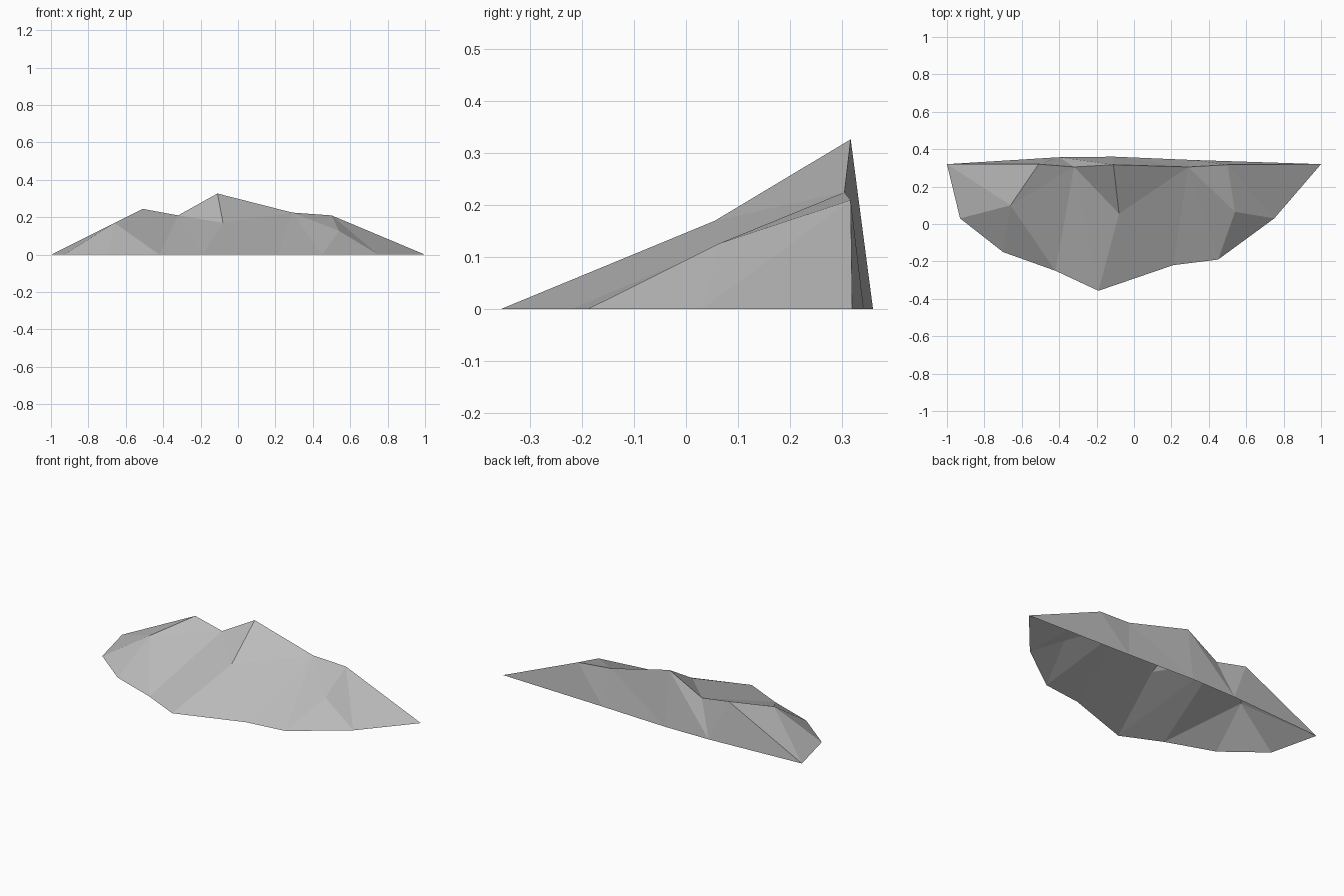
import bpy
import bmesh

cube = bpy.data.objects.get("Cube")
if cube:
    bpy.data.objects.remove(cube, do_unlink=True)

# Single stone colour
stone = bpy.data.materials.new("stone_grey")
stone.use_nodes = True
colour = (0.5, 0.5, 0.5, 1)
stone.diffuse_color = colour
stone.node_tree.nodes["Principled BSDF"].inputs["Base Color"].default_value = colour

bm = bmesh.new()


def row(points):
    """Add a row of corner points and return the vertices."""
    return [bm.verts.new(point) for point in points]


def fan(centre, ring):
    """Fill triangles around a centre, between neighbours of an open ring."""
    for first, second in zip(ring, ring[1:]):
        bm.faces.new((centre, first, second))


# Jagged crest, from the right tip to the left tip
right_tip, right_peak, dip, summit, shoulder, left_peak, left_tip = row([
    (-1, .32, 0), (-.51, .32, .245), (-.32, .305, .21), (-.11, .317, .327),
    (.29, .305, .225), (.5, .317, .21), (1, .32, 0)])

# Knolls partway down the front slope
right_knoll, middle_knoll, left_knoll = row([
    (-.66, .1, .17), (-.08, .055, .17), (.54, .065, .127)])

# Front foot along the ground
foot = row([(-.93, .03, 0), (-.7, -.15, 0), (-.42, -.25, 0), (-.19, -.357, 0),
            (.21, -.22, 0), (.45, -.19, 0), (.75, .03, 0)])
right_foot, right_bend, front_bend, toe, left_bend, left_corner, left_foot = foot

# Back foot along the ground
back_right, back_middle, back_left = row([
    (-.4, .357, 0), (-.11, .36, 0), (.32, .342, 0)])

# Front slope
fan(right_knoll, [dip, right_peak, right_tip, right_foot, right_bend, front_bend])
fan(dip, [right_knoll, front_bend, toe, middle_knoll, summit])
fan(middle_knoll, [toe, left_bend, shoulder, summit])
fan(shoulder, [left_bend, left_corner, left_knoll, left_peak])
fan(left_knoll, [left_corner, left_foot, left_peak])
fan(left_peak, [left_foot, left_tip])

# Steep back wall; the underside stays open
fan(back_right, [right_tip, right_peak, dip, summit, back_middle])
fan(back_middle, [summit, shoulder, back_left])
fan(back_left, [shoulder, left_peak, left_tip])

mesh = bpy.data.meshes.new("rock_ridge")
bm.to_mesh(mesh)
bm.free()
mesh.materials.append(stone)
rock = bpy.data.objects.new("rock_ridge", mesh)
bpy.context.collection.objects.link(rock)
